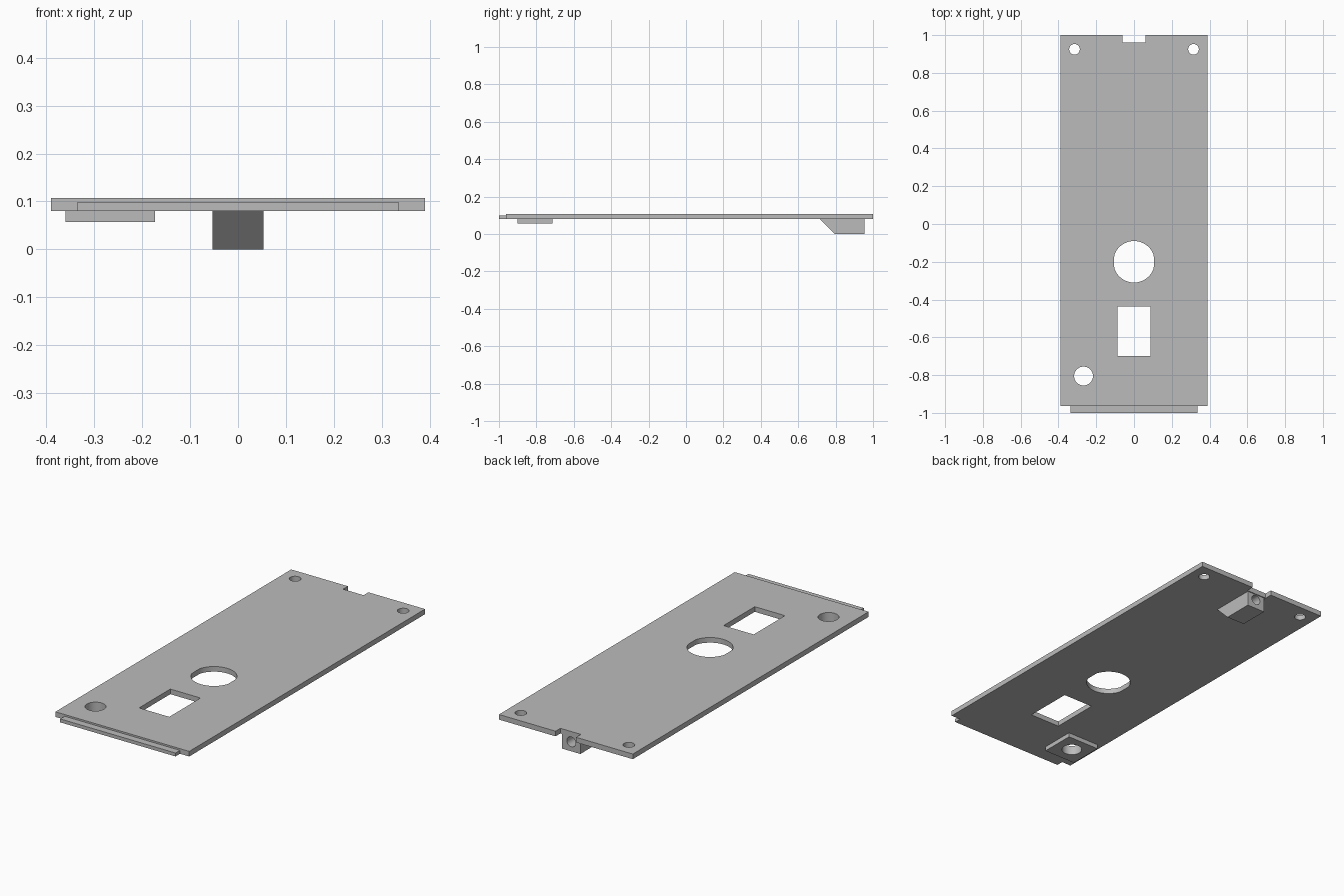
import bpy, bmesh, math
from mathutils import Matrix, Vector

cube = bpy.data.objects.get("Cube")
if cube:
    bpy.data.objects.remove(cube, do_unlink=True)

grey = bpy.data.materials.new("light_grey")
grey.use_nodes = True
COLOUR = (0.5, 0.5, 0.5, 1)
grey.diffuse_color = COLOUR
grey.node_tree.nodes["Principled BSDF"].inputs["Base Color"].default_value = COLOUR

BOTTOM, TOP = 0.08, 0.107


def prism(name, outline, axis, start, end):
    """Extrude a 2D outline along z (outline is x, y) or x (outline is y, z) or y (x, z)."""
    place = {"z": lambda a, b: (a, b, start),
             "x": lambda a, b: (start, a, b),
             "y": lambda a, b: (a, start, b)}[axis]
    step = Vector([(end - start) * (axis == k) for k in "xyz"])
    bm = bmesh.new()
    face = bm.faces.new([bm.verts.new(place(a, b)) for a, b in outline])
    ext = bmesh.ops.extrude_face_region(bm, geom=[face])
    bmesh.ops.translate(bm, vec=step,
                        verts=[g for g in ext["geom"] if isinstance(g, bmesh.types.BMVert)])
    bmesh.ops.recalc_face_normals(bm, faces=bm.faces)
    mesh = bpy.data.meshes.new(name)
    bm.to_mesh(mesh)
    bm.free()
    mesh.materials.append(grey)
    obj = bpy.data.objects.new(name, mesh)
    bpy.context.collection.objects.link(obj)
    return obj


def rect(x0, x1, y0, y1):
    return [(x0, y0), (x1, y0), (x1, y1), (x0, y1)]


def circle(cx, cy, r, flat=9, n=48):
    """Circle outline, with its sides trimmed flat at +-flat."""
    angles = [2 * math.pi * (i + 0.5) / n for i in range(n)]
    return [(cx + max(-flat, min(flat, r * math.cos(a))), cy + r * math.sin(a))
            for a in angles]


# Plate with a notch in its back edge
plate = prism("cover_plate", [(-0.39, -0.963), (0.39, -0.963), (0.39, 1), (0.06, 1),
                              (0.06, 0.96), (-0.06, 0.96), (-0.06, 1), (-0.39, 1)],
              "z", BOTTOM, TOP)

# Front lip, corner pad and wedge-shaped latch block
added = [
    prism("front_lip", rect(-0.336, 0.336, -1, -0.95), "z", BOTTOM, 0.098),
    prism("corner_pad", rect(-0.36, -0.173, -0.9, -0.715), "z", 0.057, 0.09),
    prism("latch_block", [(0.705, 0.09), (0.795, 0), (0.955, 0), (0.955, 0.09)],
          "x", -0.053, 0.053),
]

# Screw holes, round opening, window, pad hole and blind hole in the block
removed = [prism("screw_hole_cutter", circle(s * 0.315, 0.925, 0.028), "z", -0.1, 0.2)
           for s in (-1, 1)]
removed += [
    prism("round_opening_cutter", circle(0, -0.2, 0.11, 0.105), "z", -0.1, 0.2),
    prism("window_cutter", rect(-0.088, 0.088, -0.698, -0.438), "z", -0.1, 0.2),
    prism("pad_hole_cutter", circle(-0.267, -0.805, 0.05), "z", -0.1, 0.2),
    prism("block_hole_cutter", circle(0, 0.05, 0.026), "y", 0.84, 1.1),
]

for parts, operation in ((added, "UNION"), (removed, "DIFFERENCE")):
    for part in parts:
        mod = plate.modifiers.new(part.name, "BOOLEAN")
        mod.operation, mod.solver, mod.object = operation, "EXACT", part

# Bake the booleans and discard the helpers
bpy.context.view_layer.update()
evaluated = plate.evaluated_get(bpy.context.evaluated_depsgraph_get())
baked = bpy.data.meshes.new_from_object(evaluated)
plate.modifiers.clear()
plate.data = baked
for part in added + removed:
    bpy.data.objects.remove(part, do_unlink=True)

bpy.ops.object.select_all(action="DESELECT")
plate.select_set(True)
bpy.context.view_layer.objects.active = plate
bpy.ops.object.shade_smooth_by_angle(angle=math.radians(30))
